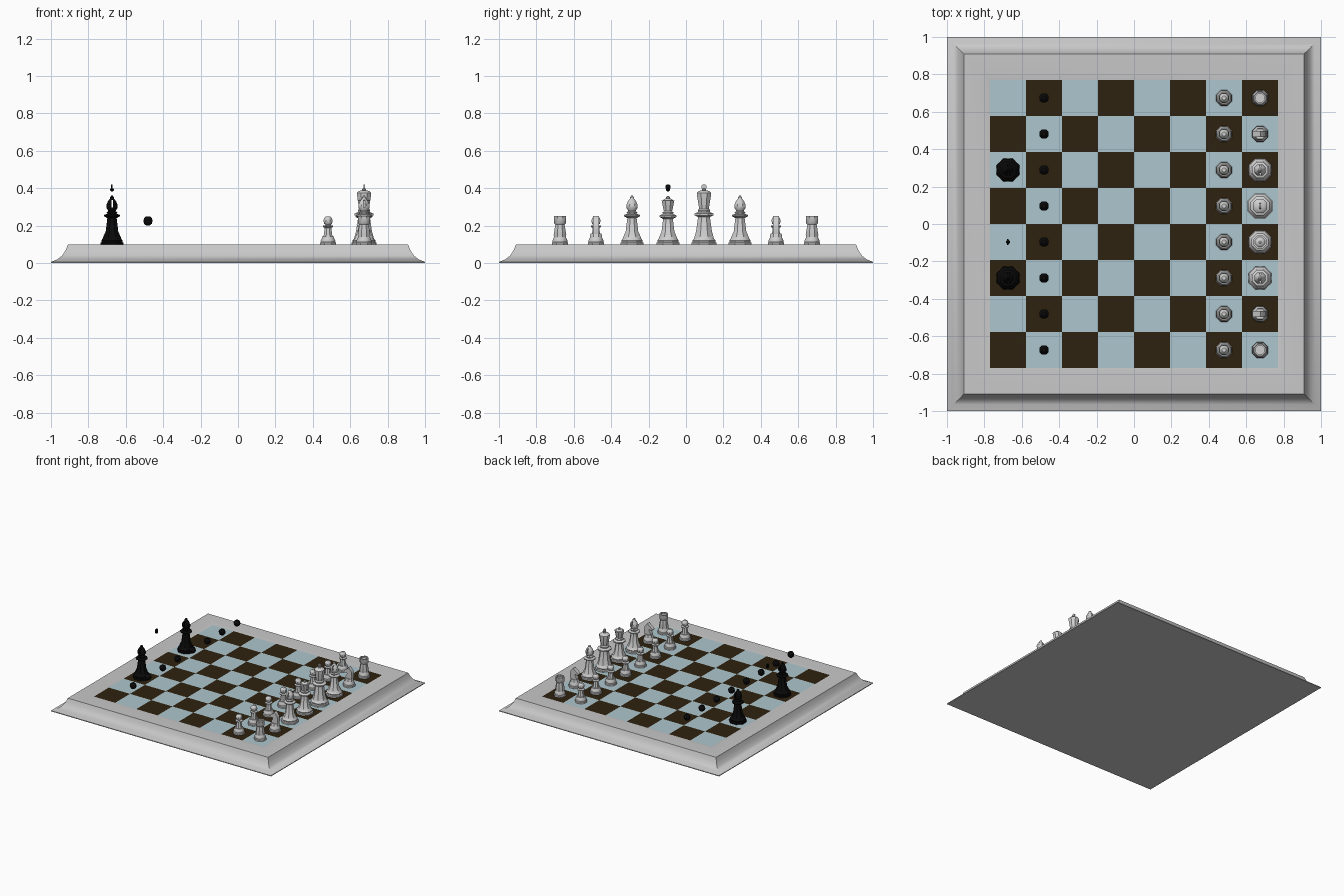
import bpy, bmesh, math
from mathutils import Vector

if "Cube" in bpy.data.objects:
    bpy.data.objects.remove(bpy.data.objects["Cube"])

SQ = 0.1925          # square size
BASE = 0.095         # playing surface height


def material(name, rgb):
    m = bpy.data.materials.new(name)
    m.diffuse_color = (*rgb, 1)
    m.use_nodes = True
    m.node_tree.nodes["Principled BSDF"].inputs["Base Color"].default_value = m.diffuse_color
    return m


frame_grey = material("frame grey", (0.58, 0.58, 0.58))
piece_white = material("piece white", (0.62, 0.62, 0.62))
piece_black = material("piece black", (0.003, 0.003, 0.003))
light_square = material("light square blue", (0.42, 0.57, 0.62))
dark_square = material("dark square brown", (0.028, 0.016, 0.005))


def finish(bm, name, mats, smooth=None):
    bmesh.ops.recalc_face_normals(bm, faces=bm.faces)
    me = bpy.data.meshes.new(name)
    bm.to_mesh(me)
    bm.free()
    for m in mats:
        me.materials.append(m)
    ob = bpy.data.objects.new(name, me)
    bpy.context.collection.objects.link(ob)
    if smooth:
        bpy.ops.object.select_all(action='DESELECT')
        ob.select_set(True)
        bpy.context.view_layer.objects.active = ob
        bpy.ops.object.shade_smooth_by_angle(angle=math.radians(smooth))
    return ob


def lathe(bm, profile, sides=8, cx=0, cy=0):
    """Revolve (radius, z) points around z and close both ends."""
    rings = []
    for r, z in profile:
        rings.append([bm.verts.new((cx + r * math.cos((k + .5) * math.tau / sides),
                                    cy + r * math.sin((k + .5) * math.tau / sides), z))
                      for k in range(sides)])
    for a, b in zip(rings, rings[1:]):
        for k in range(sides):
            n = (k + 1) % sides
            bm.faces.new((a[k], a[n], b[n], b[k]))
    bm.faces.new(rings[0])
    bm.faces.new(rings[-1])


def extrude_outline(bm, pts, thick):
    """Outline in x-z, thickness along y."""
    front = [bm.verts.new((x, -thick / 2, z)) for x, z in pts]
    f = bm.faces.new(front)
    out = bmesh.ops.extrude_face_region(bm, geom=[f])
    bmesh.ops.translate(bm, vec=(0, thick, 0),
                        verts=[v for v in out['geom'] if isinstance(v, bmesh.types.BMVert)])


# frame: square rings with a concave outer edge and a shallow inner slope
bm = bmesh.new()
rings = []
for h, z in [(1, 0), (1, .006), (.965, .02), (.94, .04), (.922, .068), (.91, .098),
             (.80, .099), (.77, BASE - .002)]:
    rings.append([bm.verts.new((sx * h, sy * h, z)) for sx, sy in
                  ((-1, -1), (1, -1), (1, 1), (-1, 1))])
for a, b in zip(rings, rings[1:]):
    for k in range(4):
        bm.faces.new((a[k], a[(k + 1) % 4], b[(k + 1) % 4], b[k]))
bm.faces.new(rings[0])
bm.faces.new(rings[-1])
finish(bm, "board_frame", [frame_grey], 35)

# checkered playing surface
bm = bmesh.new()
bmesh.ops.create_grid(bm, x_segments=8, y_segments=8, size=4 * SQ)
for f in bm.faces:
    c = f.calc_center_median()
    f.material_index = (int(c.x / SQ + 4) + int(c.y / SQ + 4) + 1) % 2
bmesh.ops.translate(bm, vec=(0, 0, BASE), verts=bm.verts)
finish(bm, "playing_squares", [light_square, dark_square])


# stepped foot and tapering stem shared by all pieces
def foot(r, stem, top):
    return [(r, BASE), (r, .107), (r * .9, .112), (r * .93, .12), (r * .78, .132),
            (r * .74, .142), (stem * 1.35, BASE + (top - BASE) * .5), (stem, top)]


BALL = [(.012, .201), (.022, .21), (.027, .225), (.022, .24), (.011, .249)]


def pawn(bm):
    lathe(bm, foot(.046, .019, .188) + [(.03, .194), (.03, .199), (.014, .203)])
    lathe(bm, BALL)


def rook(bm):
    lathe(bm, foot(.047, .027, .205) + [(.034, .213), (.034, .25), (.025, .25), (.025, .238)])


def knight(bm):
    lathe(bm, foot(.047, .032, .15)[:6] + [(.034, .15), (.03, .158)])
    extrude_outline(bm, [(-.024, .155), (.03, .155), (.034, .185), (.029, .218), (.012, .24),
                         (.003, .25), (-.004, .238), (-.022, .226), (-.04, .207),
                         (-.034, .196), (-.012, .203), (-.01, .192), (-.024, .172)], .03)


def bishop(bm):
    lathe(bm, foot(.067, .027, .24) + [(.046, .25), (.046, .257), (.027, .263), (.031, .272),
          (.021, .277), (.032, .295), (.033, .308), (.024, .33), (.011, .345),
          (.011, .353), (.004, .36)])


def queen(bm):
    lathe(bm, foot(.067, .028, .235) + [(.049, .246), (.049, .254), (.03, .262), (.032, .27),
          (.024, .277), (.035, .325), (.037, .335), (.028, .335), (.022, .342),
          (.01, .345), (.011, .352), (.005, .358)])


def king(bm):
    lathe(bm, foot(.073, .034, .245) + [(.055, .255), (.055, .264), (.034, .273), (.036, .282),
          (.028, .29), (.041, .365), (.041, .375), (.03, .385), (.01, .389)])
    finial(bm)


# small base and upright disc on top of the king
def finial(bm):
    lathe(bm, [(.005, .383), (.012, .39), (.012, .394), (.005, .399)])
    disc = [bm.verts.new((-.004, .015 * math.cos(k * math.tau / 10),
                          .406 + .015 * math.sin(k * math.tau / 10))) for k in range(10)]
    out = bmesh.ops.extrude_face_region(bm, geom=[bm.faces.new(disc)])
    bmesh.ops.translate(bm, vec=(.008, 0, 0),
                        verts=[v for v in out['geom'] if isinstance(v, bmesh.types.BMVert)])


def place(name, build, x, y, mat):
    bm = bmesh.new()
    build(bm)
    ob = finish(bm, name, [mat], 40)
    ob.location = (x, y, 0)
    if build is bishop:                       # slit through the mitre
        cb = bmesh.new()
        bmesh.ops.create_cube(cb, size=1)
        bmesh.ops.scale(cb, vec=(.008, .12, .04), verts=cb.verts)
        cut = finish(cb, name + "_slit_cutter", [mat])
        cut.location = (x + .002, y, .318)
        cut.hide_render = True
        cut.hide_set(True)
        mod = ob.modifiers.new("slit", 'BOOLEAN')
        mod.object = cut
        mod.operation = 'DIFFERENCE'


# white side, back row from -y to +y
order = [("rook", rook), ("knight", knight), ("bishop", bishop), ("queen", queen),
         ("king", king), ("bishop", bishop), ("knight", knight), ("rook", rook)]
for i, (name, build) in enumerate(order):
    y = (i - 3.5) * SQ
    place(f"white_{name}_{i}", build, 3.5 * SQ, y, piece_white)
    place(f"white_pawn_{i}", pawn, 2.5 * SQ, y, piece_white)
    # black side: only the pawn heads are present
    place(f"black_pawn_head_{i}", lambda b: lathe(b, BALL), -2.5 * SQ, y, piece_black)

# black bishops and the lone black finial
for s in (-1, 1):
    place(f"black_bishop_{s}", bishop, -3.5 * SQ, s * 1.5 * SQ, piece_black)
place("black_finial", finial, -3.5 * SQ, -.5 * SQ, piece_black)
